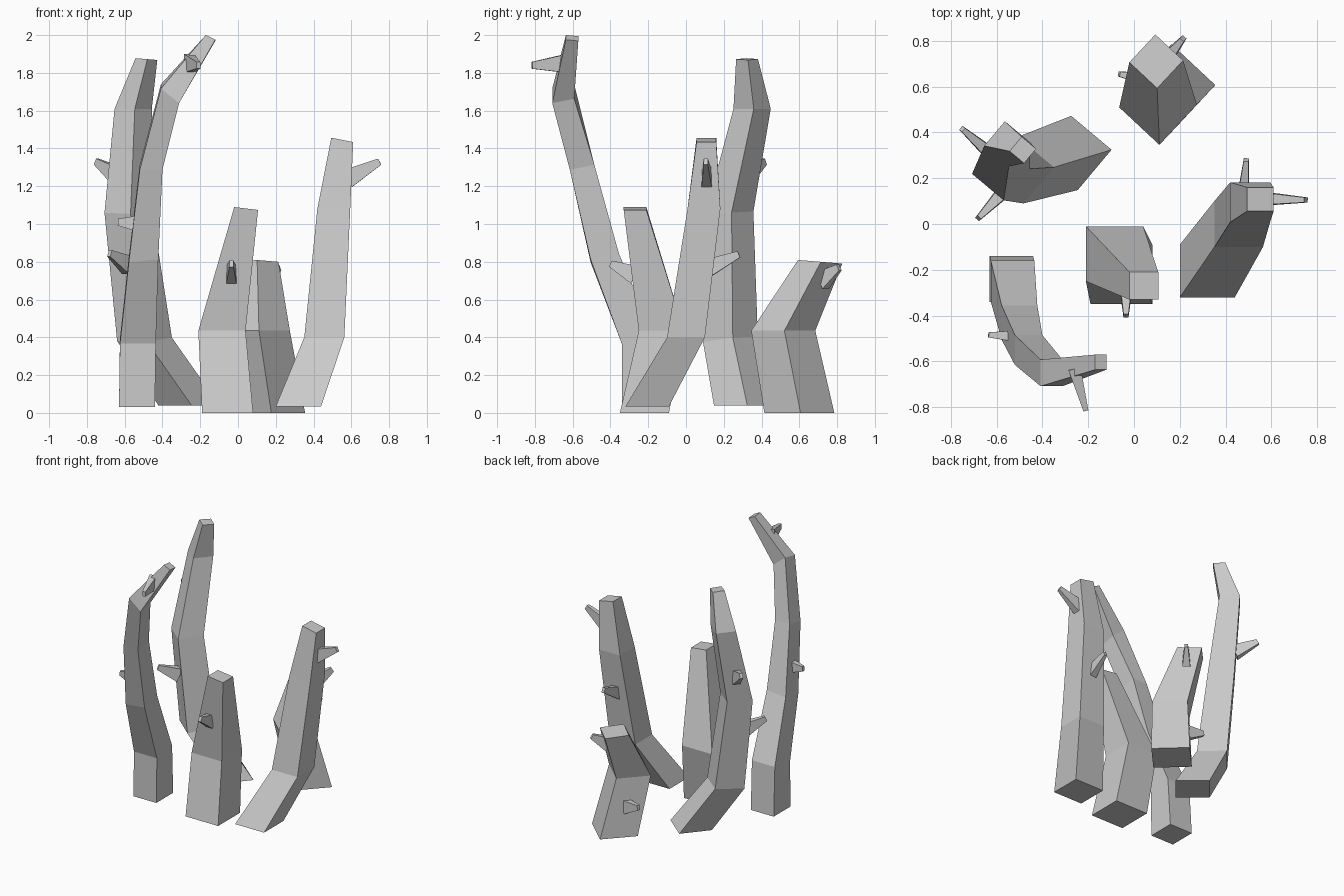
import bpy, math
from mathutils import Vector

if "Cube" in bpy.data.objects:
    bpy.data.objects.remove(bpy.data.objects["Cube"])


def loft(name, rings):
    """Closed four-sided solid through a series of four-corner rings."""
    verts = [p for ring in rings for p in ring]
    faces = [(3, 2, 1, 0)]
    for r in range(len(rings) - 1):
        for i in range(4):
            j = (i + 1) % 4
            faces.append((4*r + i, 4*r + j, 4*r + 4 + j, 4*r + 4 + i))
    n = len(verts)
    faces.append((n - 4, n - 3, n - 2, n - 1))
    mesh = bpy.data.meshes.new(name)
    mesh.from_pydata([tuple(v) for v in verts], [], faces)
    obj = bpy.data.objects.new(name, mesh)
    bpy.context.collection.objects.link(obj)


def branch(name, angle, path):
    """Path points: x, y, z, half width, half depth, slope in x, slope in y."""
    c, s = math.cos(math.radians(angle)), math.sin(math.radians(angle))
    rings = []
    for x, y, z, hx, hy, sx, sy in path:
        ring = []
        for u, v in ((-hx, -hy), (hx, -hy), (hx, hy), (-hx, hy)):
            dx, dy = u*c - v*s, u*s + v*c
            ring.append(Vector((x + dx, y + dy, z + sx*dx + sy*dy)))
        rings.append(ring)
    loft(name, rings)


def thorn(name, root, tip):
    """Small tapered twig, taller than wide, running from root to tip."""
    root, tip = Vector(root), Vector(tip)
    d = (tip - root).normalized()
    side = d.cross(Vector((0, 0, 1))).normalized()
    up = side.cross(d)
    loft(name, [[p + side*a*w + up*b*h
                 for a, b in ((-1, -1), (1, -1), (1, 1), (-1, 1))]
                for p, w, h in ((root, .027, .05), (tip, .011, .018))])


# Tall hooked branch, front left
branch("front_left_branch", 0, [
    (-.535, -.24, .03, .095, .10, 0, 0),
    (-.53, -.25, .38, .095, .09, 0, .15),
    (-.50, -.43, .82, .078, .075, .1, .2),
    (-.46, -.55, 1.30, .06, .065, 0, .2),
    (-.36, -.65, 1.69, .048, .058, -.8, .2),
    (-.145, -.603, 1.985, .025, .033, -.5, -.1)])

# Tall branch, back left
branch("back_left_branch", 50, [
    (-.26, .31, .04, .115, .115, 0, 0),
    (-.495, .235, .39, .103, .103, .05, .1),
    (-.58, .23, 1.06, .09, .09, 0, .05),
    (-.555, .35, 1.61, .07, .07, 0, 0),
    (-.485, .323, 1.873, .041, .041, -.08, 0)])

# Short central branch
branch("center_branch", 0, [
    (-.055, -.22, 0, .135, .13, 0, 0),
    (-.085, -.13, .435, .125, .12, 0, 0),
    (.043, -.27, 1.082, .063, .06, -.12, 0)])

# Right branch
branch("right_branch", 0, [
    (.32, -.205, .035, .12, .115, 0, 0),
    (.457, 0, .40, .106, .10, 0, 0),
    (.507, .095, 1.08, .087, .087, 0, 0),
    (.552, .108, 1.445, .058, .052, -.2, 0)])

# Stump, back
branch("back_stump", 47, [
    (.17, .60, 0, .131, .131, 0, 0),
    (.105, .515, .435, .12, .12, 0, 0),
    (.097, .71, .80, .083, .083, 0, -.08)])

# Thorns: root and tip
thorns = [
    ((-.50, -.49, 1.0), (-.635, -.484, 1.01)),
    ((-.26, -.63, 1.85), (-.21, -.815, 1.84)),
    ((-.63, .31, 1.25), (-.75, .415, 1.33)),
    ((-.58, .13, .78), (-.68, .025, .845)),
    ((-.035, -.27, .73), (-.035, -.40, .79)),
    ((.58, .11, 1.24), (.75, .105, 1.33)),
    ((.475, .10, .76), (.49, .28, .84)),
    ((.14, .72, .70), (.215, .81, .77)),
    ((.06, .63, .22), (-.065, .655, .25))]
for i, (root, tip) in enumerate(thorns):
    thorn(f"thorn_{i + 1}", root, tip)
